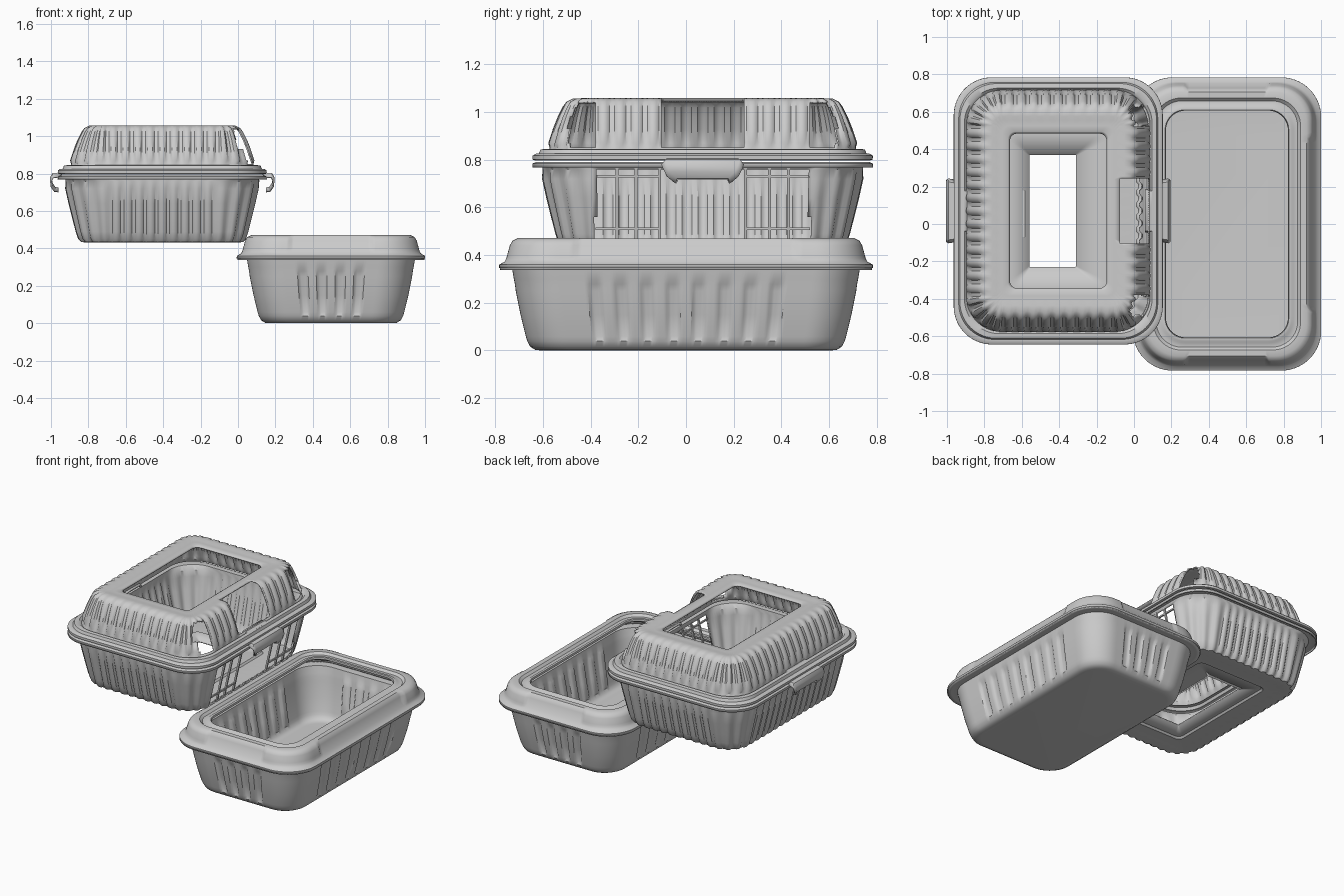
import bpy, bmesh, math

if "Cube" in bpy.data.objects:
    bpy.data.objects.remove(bpy.data.objects["Cube"])

plastic = bpy.data.materials.new("grey_plastic")
plastic.diffuse_color = (0.6, 0.6, 0.6, 1)
plastic.use_nodes = True
plastic.node_tree.nodes["Principled BSDF"].inputs["Base Color"].default_value = plastic.diffuse_color


def finish(bm, name, thickness=0.0, smooth=True):
    mesh = bpy.data.meshes.new(name)
    bm.to_mesh(mesh)
    bm.free()
    ob = bpy.data.objects.new(name, mesh)
    bpy.context.collection.objects.link(ob)
    mesh.materials.append(plastic)
    if smooth:
        bpy.ops.object.select_all(action='DESELECT')
        ob.select_set(True)
        bpy.context.view_layer.objects.active = ob
        bpy.ops.object.shade_smooth_by_angle(angle=math.radians(40))
    if thickness:
        mod = ob.modifiers.new("wall", 'SOLIDIFY')
        mod.thickness = thickness
        mod.offset = 0
    return ob


def ring(cx, cy, hx, hy, r, z, amp, counts, pattern):
    """Rounded rectangle with ribs pushed out along its normal."""
    nx, ny, nc = counts
    pts = []
    for side in range(4):
        n = (ny, nx, ny, nx)[side]
        a0 = side * math.pi / 2
        half = (hy if side % 2 == 0 else hx) - r
        reach = hx if side % 2 == 0 else hy
        items = [(reach, -half + 2 * half * k / n, 0, 'yx'[side % 2], k / n) for k in range(n)]
        for k in range(nc):
            a = math.pi / 2 * k / nc
            items.append((reach - r + r * math.cos(a), half + r * math.sin(a), a, 'c', k / nc))
        for u, v, a, kind, t in items:
            d = amp * pattern(kind, t)
            u += d * math.cos(a)
            v += d * math.sin(a)
            c, s = math.cos(a0), math.sin(a0)
            pts.append((cx + u * c - v * s, cy + u * s + v * c, z))
    return pts


def shell(name, rings, counts, pattern, cap=False, opening=None, thickness=0.008):
    bm = bmesh.new()
    loops = [[bm.verts.new(p) for p in ring(*r, counts, pattern)] for r in rings]
    n = len(loops[0])
    for a, b in zip(loops, loops[1:]):
        for i in range(n):
            j = (i + 1) % n
            bm.faces.new((a[i], a[j], b[j], b[i]))
    if cap:
        bm.faces.new(loops[0][::-1])
    if opening:
        gone = [f for f in bm.faces if opening(f.calc_center_median())]
        bmesh.ops.delete(bm, geom=gone, context='FACES')
    return finish(bm, name, thickness)


def insets(cx, cy, hx, hy, rows):
    return [(cx, cy, hx - d, hy - d, r, z, amp) for d, z, r, amp in rows]


def beam(name, p, q, w):
    """Thin square bar between two points."""
    bm = bmesh.new()
    horizontal = abs(p[1] - q[1]) > abs(p[2] - q[2])
    ends = []
    for x, y, z in (p, q):
        ends.append([bm.verts.new((x + i * w, y + (0 if horizontal else j * w), z + (j * w if horizontal else 0)))
                     for i, j in ((-1, -1), (1, -1), (1, 1), (-1, 1))])
    for i in range(4):
        j = (i + 1) % 4
        bm.faces.new((ends[0][i], ends[0][j], ends[1][j], ends[1][i]))
    bm.faces.new(ends[0][::-1])
    bm.faces.new(ends[1])
    bmesh.ops.recalc_face_normals(bm, faces=bm.faces)
    finish(bm, name, smooth=False)


# ---------- ribbed clamshell box ----------
CX, CY, HX, HY = -0.405, 0.07, 0.555, 0.71
RIBS = {'x': 9, 'y': 13, 'c': 4}


def ribs(kind, t):
    phase = (t * RIBS[kind]) % 1.0
    return max(0.0, min(1.0, 1.9 - abs(phase - 0.5) * 6))


counts = (9 * 6, 13 * 6, 4 * 6)
rib_r = 0.26


def lid_open(c):
    y = abs(c.y - CY)
    latch_slot = c.x > -0.08 and y < 0.17 and c.z > 0.845
    corner = c.x > -0.02 and 0.45 < y < 0.56 and 0.85 < c.z < 1.03
    return latch_slot or corner


lid_rows = [(0.012, 0.80, 0.19, 0), (0, 0.803, 0.20, 0), (0.0, 0.815, 0.20, 0),
            (0.012, 0.822, 0.19, 0), (0.025, 0.822, 0.19, 0), (0.032, 0.84, 0.19, 0),
            (0.052, 0.842, 0.19, 0), (0.064, 0.83, 0.19, 0), (0.072, 0.85, rib_r - 0.072, 0.0)]
lid_rows += [(d, z, rib_r - d, a) for d, z, a in (
    (0.08, 0.87, 0.014), (0.10, 0.93, 0.014), (0.12, 0.98, 0.014), (0.14, 1.02, 0.014),
    (0.155, 1.04, 0.014), (0.175, 1.052, 0.01), (0.205, 1.054, 0.004), (0.225, 1.05, 0))]
lid_rows += [(0.255, 1.05, 0.04, 0), (0.285, 1.05, 0.04, 0), (0.295, 1.043, 0.04, 0)]
shell("ribbed_lid", insets(CX, CY, HX, HY, lid_rows), counts, ribs, opening=lid_open)


def base_open(c):
    return c.x > -0.05 and abs(c.y - CY) < 0.45 and 0.465 < c.z < 0.755


base_rows = [(0.295, 0.452, 0.04, 0), (0.285, 0.44, 0.04, 0), (0.20, 0.44, 0.06, 0)]
base_rows += [(d, z, 0.28 - d, a) for d, z, a in (
    (0.16, 0.436, 0.006), (0.135, 0.437, 0.012), (0.12, 0.455, 0.012), (0.108, 0.49, 0.012),
    (0.09, 0.56, 0.012), (0.07, 0.64, 0.012), (0.05, 0.72, 0.010), (0.042, 0.76, 0))]
base_rows += [(0.04, 0.785, 0.19, 0), (0.012, 0.787, 0.19, 0), (0, 0.782, 0.20, 0), (0, 0.768, 0.20, 0)]
floor_hole = [(-0.435, 0.07, 0.125, 0.30, 0.005, 0.452, 0)]
shell("ribbed_base", floor_hole + insets(CX, CY, HX, HY, base_rows), counts, ribs, opening=base_open)

# thin bars left across the open side of the base
for s in (-1, 1):
    for off in (0.18, 0.28, 0.36):
        beam("side_bar", (0.04, CY + s * off, 0.46), (0.11, CY + s * off, 0.765), 0.006)
    for x, z in ((0.05, 0.51), (0.10, 0.73)):
        beam("cross_bar", (x, CY + s * 0.175, z), (x, CY + s * 0.45, z), 0.005)

# floor ridge
beam("floor_ridge", (-0.59, -0.07, 0.455), (-0.59, 0.18, 0.455), 0.006)

# snap tabs on both long sides
profile = [(0.06, 0.842, 0.11), (0.11, 0.84, 0.12), (0.13, 0.815, 0.14), (0.155, 0.80, 0.165),
           (0.18, 0.798, 0.17), (0.19, 0.78, 0.165), (0.187, 0.75, 0.15), (0.17, 0.725, 0.12),
           (0.15, 0.722, 0.115)]
for name, sign in (("right_tab", 1), ("left_tab", -1)):
    bm = bmesh.new()
    rows = []
    for x, z, w in profile:
        x = x if sign > 0 else 2 * CX - x
        rows.append([bm.verts.new((x, CY + v * w, z - drop))
                     for v, drop in ((-1, 0.02), (-0.9, 0), (0.9, 0), (1, 0.02))])
    for a, b in zip(rows, rows[1:]):
        for i in range(3):
            bm.faces.new((a[i], b[i], b[i + 1], a[i + 1]))
    finish(bm, name, 0.01)

# ---------- smooth deep tray ----------
TX, TY, TW, TD = 0.497, 0.0, 0.50, 0.78


def flutes(kind, t):
    if kind == 'c':
        return 0.0
    n, span = (4, 0.80) if kind == 'x' else (8, 0.82)
    u = (t - 0.5) / span + 0.5
    if not 0 < u < 1:
        return 0.0
    return max(0.0, min(1.0, 2.4 - abs((u * n) % 1.0 - 0.5) * 8))


tray_rows = [(0.175, 0.004, 0.12, 0), (0.15, 0.006, 0.14, 0), (0.13, 0.018, 0.15, 0),
             (0.118, 0.04, 0.16, 0), (0.112, 0.06, 0.16, -0.012), (0.09, 0.15, 0.17, -0.013),
             (0.07, 0.25, 0.18, -0.013), (0.066, 0.28, 0.18, -0.009), (0.062, 0.30, 0.18, 0),
             (0.054, 0.343, 0.18, 0), (0.02, 0.345, 0.20, 0), (0, 0.342, 0.21, 0)]
shell("tray_body", insets(TX, TY, TW, TD, tray_rows), (50, 100, 14), flutes, cap=True)


def side_recess(kind, t):
    return 1.0 if kind != 'c' and 0.08 < t < 0.92 else 0.0


cover_rows = [(0, 0.345, 0.21, 0), (0, 0.358, 0.21, 0), (0.022, 0.37, 0.20, 0), (0.03, 0.385, 0.20, 0),
              (0.034, 0.40, 0.20, -0.01), (0.045, 0.44, 0.19, -0.012), (0.055, 0.457, 0.18, -0.01),
              (0.075, 0.467, 0.17, 0), (0.105, 0.467, 0.15, 0), (0.12, 0.452, 0.14, 0),
              (0.145, 0.452, 0.13, 0), (0.155, 0.46, 0.12, 0), (0.167, 0.46, 0.11, 0), (0.17, 0.45, 0.11, 0)]
shell("tray_cover", insets(TX, TY, TW, TD, cover_rows), (40, 60, 14), side_recess)
